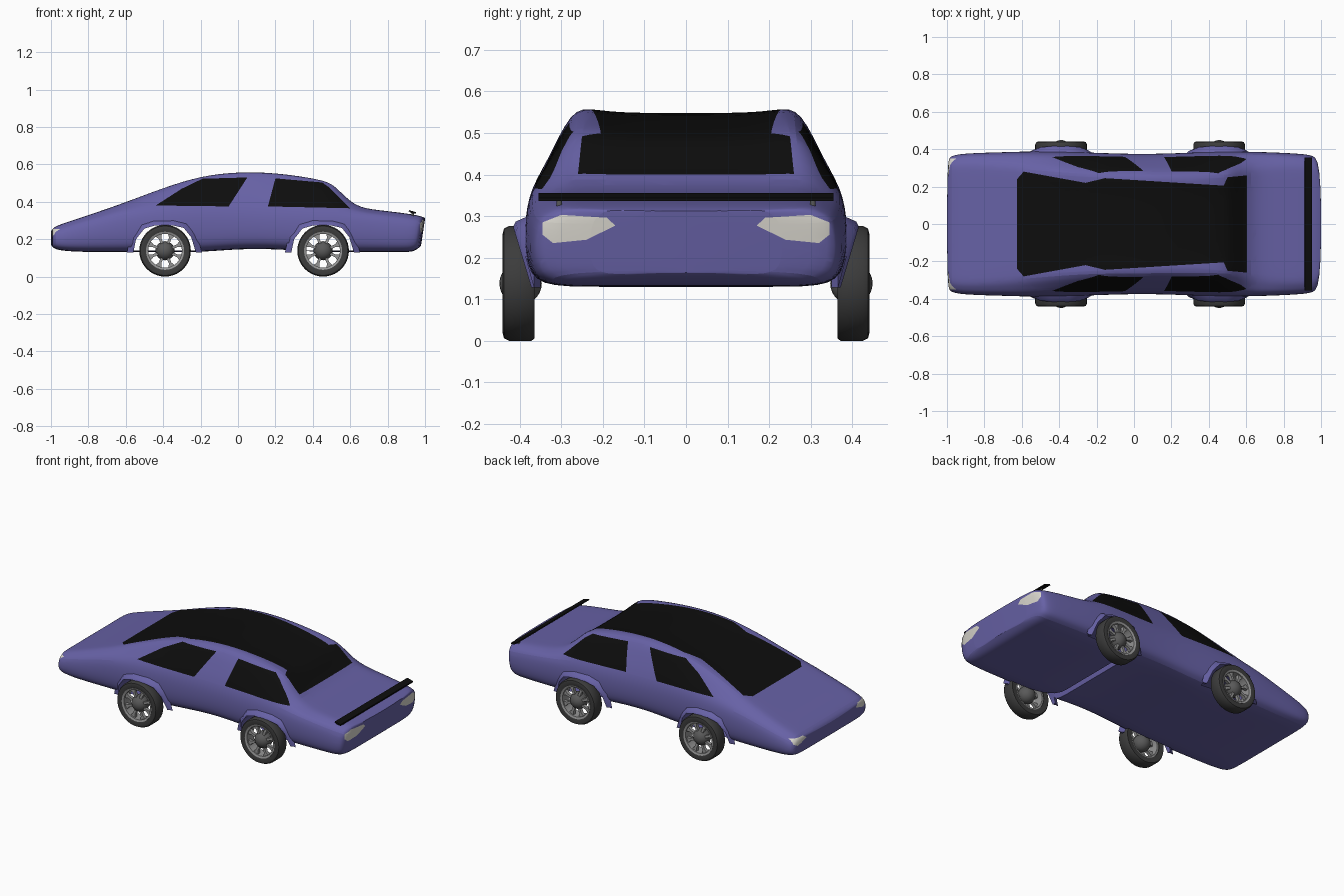
import bpy, bmesh
from math import sin, cos, pi, radians
from mathutils import Vector

if "Cube" in bpy.data.objects:
    bpy.data.objects.remove(bpy.data.objects["Cube"])


def material(name, r, g, b):
    m = bpy.data.materials.new(name)
    m.use_nodes = True
    m.diffuse_color = (r, g, b, 1)
    m.node_tree.nodes["Principled BSDF"].inputs["Base Color"].default_value = (r, g, b, 1)
    return m


PURPLE = material("purple paint", .135, .12, .38)
GLASS = material("black glass", .004, .004, .004)
LAMP = material("lamp grey", .7, .68, .62)
TYRE = material("tyre rubber", .045, .045, .045)
RIM = material("rim metal", .3, .3, .3)
HUB = material("hub grey", .1, .1, .1)


def make(name, bm, *mats, angle=40):
    bmesh.ops.recalc_face_normals(bm, faces=bm.faces)
    mesh = bpy.data.meshes.new(name)
    bm.to_mesh(mesh)
    bm.free()
    for m in mats:
        mesh.materials.append(m)
    ob = bpy.data.objects.new(name, mesh)
    bpy.context.collection.objects.link(ob)
    activate(ob)
    bpy.ops.object.shade_smooth_by_angle(angle=radians(angle))
    return ob


def activate(ob):
    bpy.ops.object.select_all(action='DESELECT')
    ob.select_set(True)
    bpy.context.view_layer.objects.active = ob


def loft(bm, rings, close_ring=True, close_path=False):
    rows = [[bm.verts.new(p) for p in ring] for ring in rings]
    n = len(rows[0])
    pairs = list(zip(rows, rows[1:])) + ([(rows[-1], rows[0])] if close_path else [])
    for a, b in pairs:
        for i in range(n if close_ring else n - 1):
            j = (i + 1) % n
            bm.faces.new((a[i], a[j], b[j], b[i]))
    return rows


# Body stations: x, floor, half width, belt height, rail half width, rail height, centre height
STATIONS = [
    (-1, .17, .335, .225, .29, .24, .24),
    (-.985, .145, .365, .24, .31, .268, .268),
    (-.9, .133, .378, .265, .32, .295, .295),
    (-.7, .13, .383, .32, .31, .362, .362),
    (-.6, .13, .387, .345, .3, .398, .398),
    (-.4, .13, .387, .37, .28, .482, .468),
    (-.2, .13, .38, .375, .268, .55, .53),
    (0, .148, .373, .37, .268, .574, .55),
    (.2, .148, .376, .365, .264, .568, .548),
    (.45, .13, .387, .36, .264, .533, .508),
    (.52, .13, .387, .355, .268, .5, .478),
    (.62, .13, .386, .345, .285, .372, .372),
    (.75, .13, .382, .325, .31, .355, .355),
    (.9, .13, .375, .305, .31, .338, .338),
    (.97, .135, .365, .295, .3, .325, .325),
    (1, .165, .34, .285, .29, .312, .312),
]


def section(x, floor, w, belt, wr, zr, zc):
    rise = belt - floor
    half = [(0, floor), (.55 * w, floor), (.94 * w, floor), (w, floor + .3 * rise),
            (1.005 * w, floor + .65 * rise), (.975 * w, belt),
            ((.975 * w + wr) / 2, (belt + zr) / 2), (wr, zr), (.75 * wr, zc), (0, zc)]
    ring = half + [(-y, z) for y, z in half[-2:0:-1]]
    return [(x + (.15 * (z - .3) if x > .95 else 0), y, z) for y, z in ring]


bm = bmesh.new()
rows = loft(bm, [section(*s) for s in STATIONS])
for row in (rows[0], rows[-1]):
    n = len(row)
    for i in range(n // 2):
        quad = (row[i], row[i + 1], row[n - i - 1], row[(n - i) % n])
        bm.faces.new(list(dict.fromkeys(quad)))
body = make("body", bm, PURPLE, GLASS, LAMP)
body.modifiers.new("smooth", 'SUBSURF').levels = 2
bpy.ops.object.modifier_apply(modifier="smooth")


def paint(bm, polygon, axes, slot, allowed):
    """Cut a convex outline, seen along one axis, into the skin and colour it."""
    pts = [Vector(p) for p in polygon]
    mid = sum(pts, Vector((0, 0))) / len(pts)
    faces = [f for f in bm.faces if allowed(f.calc_center_median(), f.normal)]
    for a, b in zip(pts, pts[1:] + pts[:1]):
        co, no = Vector((0, 0, 0)), Vector((0, 0, 0))
        side = Vector((a.y - b.y, b.x - a.x))
        if side.dot(mid - a) < 0:
            side = -side
        for k in (0, 1):
            co[axes[k]], no[axes[k]] = a[k], side[k]
        geom = set(faces)
        for f in faces:
            geom.update(f.edges, f.verts)
        cut = bmesh.ops.bisect_plane(bm, geom=list(geom), plane_co=co, plane_no=no, dist=1e-6)
        faces = [f for f in cut["geom"] if isinstance(f, bmesh.types.BMFace)
                 and (f.calc_center_median() - co).dot(no) > 0]
    for f in faces:
        f.material_index = slot


FRONT_WINDOW = [(-.44, .38), (-.05, .375), (.05, .53), (-.19, .523), (-.3, .47)]
REAR_WINDOW = [(.16, .375), (.6, .365), (.49, .475), (.45, .503), (.2, .525)]
ROOF = [(-.625, .24), (-.59, .28), (-.26, .22), (-.155, .245), (.48, .205), (.5, .25), (.605, .26)]
TAIL_LAMP = [(.17, .277), (.24, .243), (.32, .235), (.345, .255), (.345, .285), (.3, .303), (.19, .296)]
HEAD_LAMP = [(.24, .235), (.32, .21), (.35, .225), (.35, .255), (.27, .255)]

bm = bmesh.new()
bm.from_mesh(body.data)
bm.normal_update()
for s in (1, -1):
    for window in (FRONT_WINDOW, REAR_WINDOW):
        paint(bm, window, (0, 2), 1, lambda c, n: n.y * s > .25 and c.z > .3)
    for lamp, end in ((TAIL_LAMP, 1), (HEAD_LAMP, -1)):
        paint(bm, [(s * y, z) for y, z in lamp], (1, 2), 2, lambda c, n: c.x * end > .9)
for (xa, wa), (xb, wb) in zip(ROOF, ROOF[1:]):
    paint(bm, [(xa, -wa), (xb, -wb), (xb, wb), (xa, wa)], (0, 1), 1,
          lambda c, n: n.z > .15 and c.z > .3)
bm.to_mesh(body.data)
bm.free()

# Wheel arches: openings through the sides above the floor
ARCH = [(-.17, .128), (-.155, .2), (-.11, .257), (-.05, .274), (.04, .274),
        (.1, .26), (.14, .21), (.165, .128)]
AXLES = {"front": -.39, "rear": .455}
for cx in AXLES.values():
    bm = bmesh.new()
    ends = loft(bm, [[(cx + x, y, max(z, .139)) for x, z in ARCH] for y in (-.6, .6)])
    for end in ends:
        bm.faces.new(end)
    cutter = make("arch_cutter", bm, PURPLE)
    cutter.hide_render = True
    activate(body)
    mod = body.modifiers.new("arch", 'BOOLEAN')
    mod.operation, mod.solver, mod.object = 'DIFFERENCE', 'EXACT', cutter
    bpy.ops.object.modifier_apply(modifier="arch")
    bpy.data.objects.remove(cutter)
activate(body)
bpy.ops.object.shade_smooth_by_angle(angle=radians(35))

# Wheels and arch flares
TYRE_PROFILE = [(.1, .366), (.132, .364), (.138, .372), (.138, .426), (.132, .438), (.12, .441), (.1, .436)]
RIM_PROFILE = [(.09, .37), (.102, .37), (.102, .438), (.09, .434)]


def lathe(name, profile, cx, s, mat, steps=40, extra=None):
    bm = bmesh.new()
    turns = [2 * pi * i / steps for i in range(steps)]
    loft(bm, [[(cx + r * cos(t), s * y, .138 + r * sin(t)) for r, y in profile] for t in turns],
         close_path=True)
    if extra:
        extra(bm, cx, s)
    return make(name, bm, mat)


def spokes(bm, cx, s):
    for k in range(8):
        t = 2 * pi * (k + .5) / 8
        rings = []
        for r, w in ((.035, .008), (.07, .007), (.094, .019)):
            corners = [(-w, .405), (w, .405), (w, .425), (-w, .425)]
            rings.append([(cx + r * cos(t) - u * sin(t), s * y, .138 + r * sin(t) + u * cos(t))
                          for u, y in corners])
        for end in (loft(bm, rings)[::2]):
            bm.faces.new(end)


for axle, cx in AXLES.items():
    for side, s in (("far", 1), ("near", -1)):
        label = f"{axle}_{side}"
        lathe(label + "_tyre", TYRE_PROFILE, cx, s, TYRE)
        lathe(label + "_rim", RIM_PROFILE, cx, s, RIM, extra=spokes)
        bm = bmesh.new()
        bmesh.ops.create_uvsphere(bm, u_segments=24, v_segments=14, radius=.051)
        bmesh.ops.translate(bm, verts=bm.verts, vec=(cx, s * .398, .138))
        make(label + "_hub", bm, HUB)
        bm = bmesh.new()
        rings = []
        for x, z in ARCH:
            lip = .372 + (z - .128) * .3
            grow = (z - .128) * .22
            rings.append([(cx + x, s * .35, z), (cx + x, s * lip, z),
                          (cx + x * 1.07, s * (lip - .006), z + grow * .4),
                          (cx + x * 1.2, s * .366, z + grow)])
        for end in loft(bm, rings)[::len(ARCH) - 1]:
            bm.faces.new(end)
        make(label + "_arch_flare", bm, PURPLE, angle=60)

# Spoiler blade on two posts
bm = bmesh.new()
blade = [(.912, .349), (.93, .338), (.952, .336), (.952, .344), (.915, .355)]
for end in loft(bm, [[(x, y, z) for x, z in blade] for y in (-.355, .355)]):
    bm.faces.new(end)
make("spoiler_blade", bm, GLASS)
for side, s in (("far", 1), ("near", -1)):
    bm = bmesh.new()
    bmesh.ops.create_cone(bm, cap_ends=True, segments=12, radius1=.007, radius2=.007, depth=.05)
    bmesh.ops.translate(bm, verts=bm.verts, vec=(.935, s * .305, .315))
    make(side + "_spoiler_post", bm, HUB)
